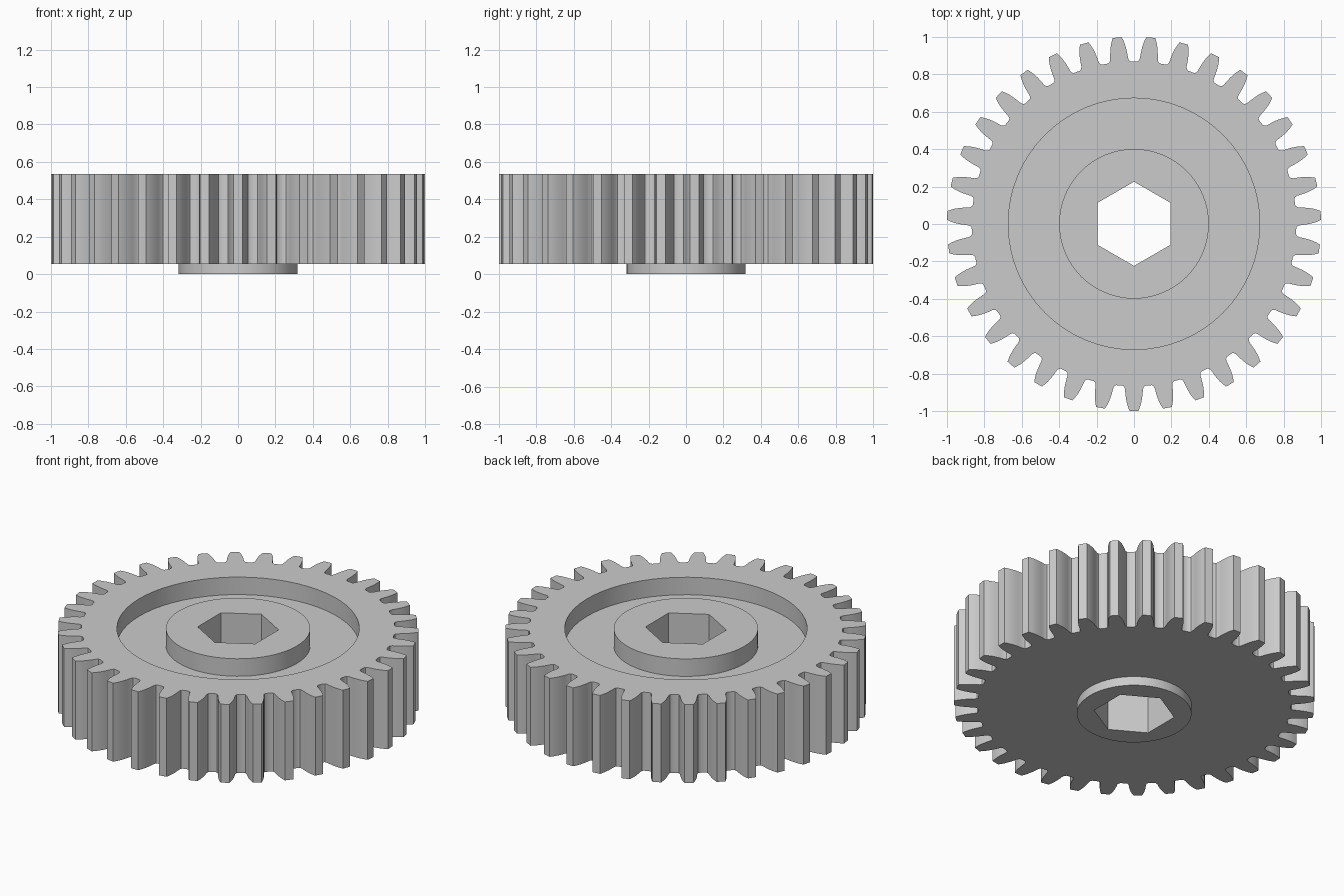
import bpy
import bmesh
from math import sin, cos, pi, radians

if "Cube" in bpy.data.objects:
    bpy.data.objects.remove(bpy.data.objects["Cube"], do_unlink=True)

TEETH = 35
SHIFT_Y = 0.001
BOTTOM, FACE, FLOOR, TOP = 0.0, 0.055, 0.428, 0.535

# Half tooth, root to tip: (radius, half width)
HALF_TOOTH = [(0.868, 0.061), (0.873, 0.053), (0.885, 0.048), (0.91, 0.046),
              (0.935, 0.043), (0.96, 0.038), (0.98, 0.032), (1.0, 0.024)]


def circle(radius, count=64, start=0.0):
    return [(radius * cos(start + 2 * pi * i / count),
             radius * sin(start + 2 * pi * i / count)) for i in range(count)]


def tooth_outline():
    points = []
    for t in range(TEETH):
        middle = -pi / 2 + 2 * pi * t / TEETH
        side = [(r, -w / r) for r, w in HALF_TOOTH]
        for r, a in side + [(r, -a) for r, a in reversed(side)]:
            points.append((r * cos(middle + a), r * sin(middle + a)))
    return points


def add_loop(bm, points, z):
    verts = [bm.verts.new((x, y + SHIFT_Y, z)) for x, y in points]
    edges = [bm.edges.new((v, verts[i - 1])) for i, v in enumerate(verts)]
    return verts, edges, z


def join(bm, a, b):
    """Upright wall between matching loops, or a flat ring at one height."""
    if a[2] == b[2]:
        bmesh.ops.triangle_fill(bm, use_beauty=True, edges=a[1] + b[1],
                                normal=(0, 0, 1))
    else:
        n = len(a[0])
        for i in range(n):
            j = (i + 1) % n
            bm.faces.new((a[0][i], a[0][j], b[0][j], b[0][i]))


# Outlines of the teeth, recess, hub, hexagonal bore and lower boss
teeth = tooth_outline()
recess, hub, boss = circle(0.672), circle(0.4), circle(0.318)
bore = circle(0.225, 6, radians(30))

# Closed skin, followed from the lower rim over the top and through the bore
bm = bmesh.new()
chain = [add_loop(bm, outline, z) for outline, z in (
    (teeth, FACE), (teeth, TOP), (recess, TOP), (recess, FLOOR),
    (hub, FLOOR), (hub, TOP), (bore, TOP), (bore, BOTTOM),
    (boss, BOTTOM), (boss, FACE))]
for i, loop in enumerate(chain):
    join(bm, chain[i - 1], loop)
bmesh.ops.recalc_face_normals(bm, faces=bm.faces[:])

mesh = bpy.data.meshes.new("spur_gear")
bm.to_mesh(mesh)
bm.free()
gear = bpy.data.objects.new("spur_gear", mesh)
bpy.context.collection.objects.link(gear)

# Plain grey material
grey = bpy.data.materials.new("light_grey")
grey.use_nodes = True
colour = (0.6, 0.6, 0.6, 1.0)
grey.diffuse_color = colour
grey.node_tree.nodes["Principled BSDF"].inputs["Base Color"].default_value = colour
mesh.materials.append(grey)

# Smooth flanks and round walls with crisp rims
bpy.ops.object.select_all(action="DESELECT")
gear.select_set(True)
bpy.context.view_layer.objects.active = gear
bpy.ops.object.shade_smooth_by_angle(angle=radians(30))
